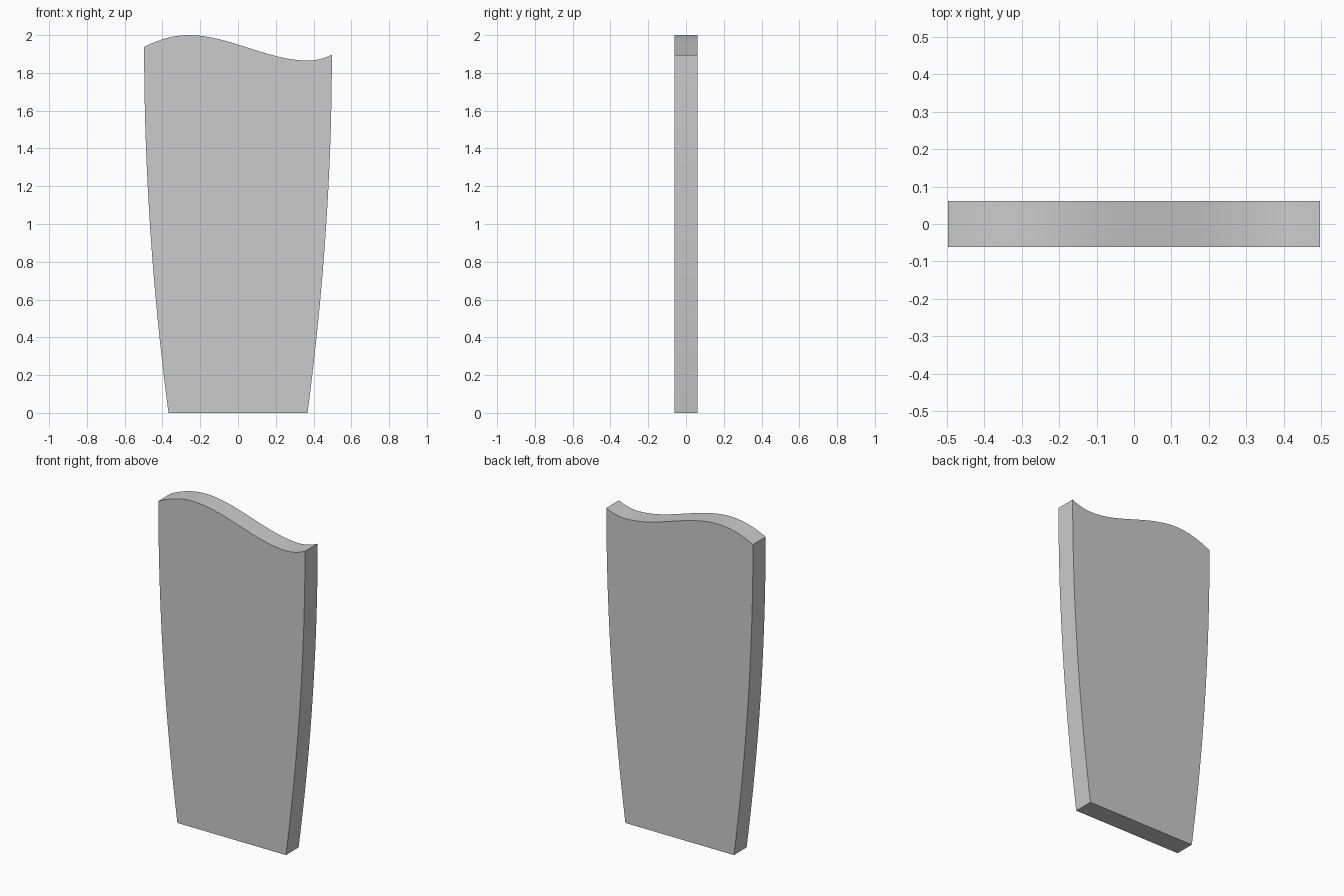
import bpy, bmesh
from math import radians

if "Cube" in bpy.data.objects:
    bpy.data.objects.remove(bpy.data.objects["Cube"])

HALF_T = 0.0615   # half thickness
STEPS = 20


def side(sign):
    # gently bowed long edge, bottom to top, vertical at the top
    p0, p1 = (0.368, 0.0), (0.497, 0.98)
    p2 = (0.497, 1.896 if sign > 0 else 1.938)
    pts = []
    for i in range(STEPS + 1):
        t = i / STEPS
        pts.append(tuple((1 - t) ** 2 * a + 2 * t * (1 - t) * b + t * t * c
                         for a, b, c in zip(p0, p1, p2)))
    return [(sign * x, z) for x, z in pts]


def wave():
    # S-shaped top edge, left to right: x, z, slope
    keys = [(-0.497, 1.938, 0.50), (-0.26, 2.0, 0), (0.055, 1.9325, -0.32),
            (0.37, 1.865, 0), (0.497, 1.896, 0.47)]
    pts = []
    for (x0, z0, m0), (x1, z1, m1) in zip(keys, keys[1:]):
        h = x1 - x0
        for i in range(10):
            t = i / 10
            z = ((2*t**3 - 3*t*t + 1) * z0 + (t**3 - 2*t*t + t) * h * m0
                 + (3*t*t - 2*t**3) * z1 + (t**3 - t*t) * h * m1)
            pts.append((x0 + h * t, z))
    return pts + [keys[-1][:2]]


# closed outline, counter-clockwise seen from the front
outline = side(1) + wave()[::-1][1:-1] + side(-1)[::-1]

# extrude the outline into a slab
bm = bmesh.new()
face = bm.faces.new([bm.verts.new((x, -HALF_T, z)) for x, z in outline])
ext = bmesh.ops.extrude_face_region(bm, geom=[face], use_keep_orig=True)
moved = [v for v in ext["geom"] if isinstance(v, bmesh.types.BMVert)]
bmesh.ops.translate(bm, verts=moved, vec=(0, 2 * HALF_T, 0))
bmesh.ops.recalc_face_normals(bm, faces=bm.faces)
mesh = bpy.data.meshes.new("wavy_panel")
bm.to_mesh(mesh)
bm.free()

panel = bpy.data.objects.new("wavy_panel", mesh)
bpy.context.collection.objects.link(panel)
bpy.context.view_layer.objects.active = panel
panel.select_set(True)
bpy.ops.object.shade_smooth_by_angle(angle=radians(30))
